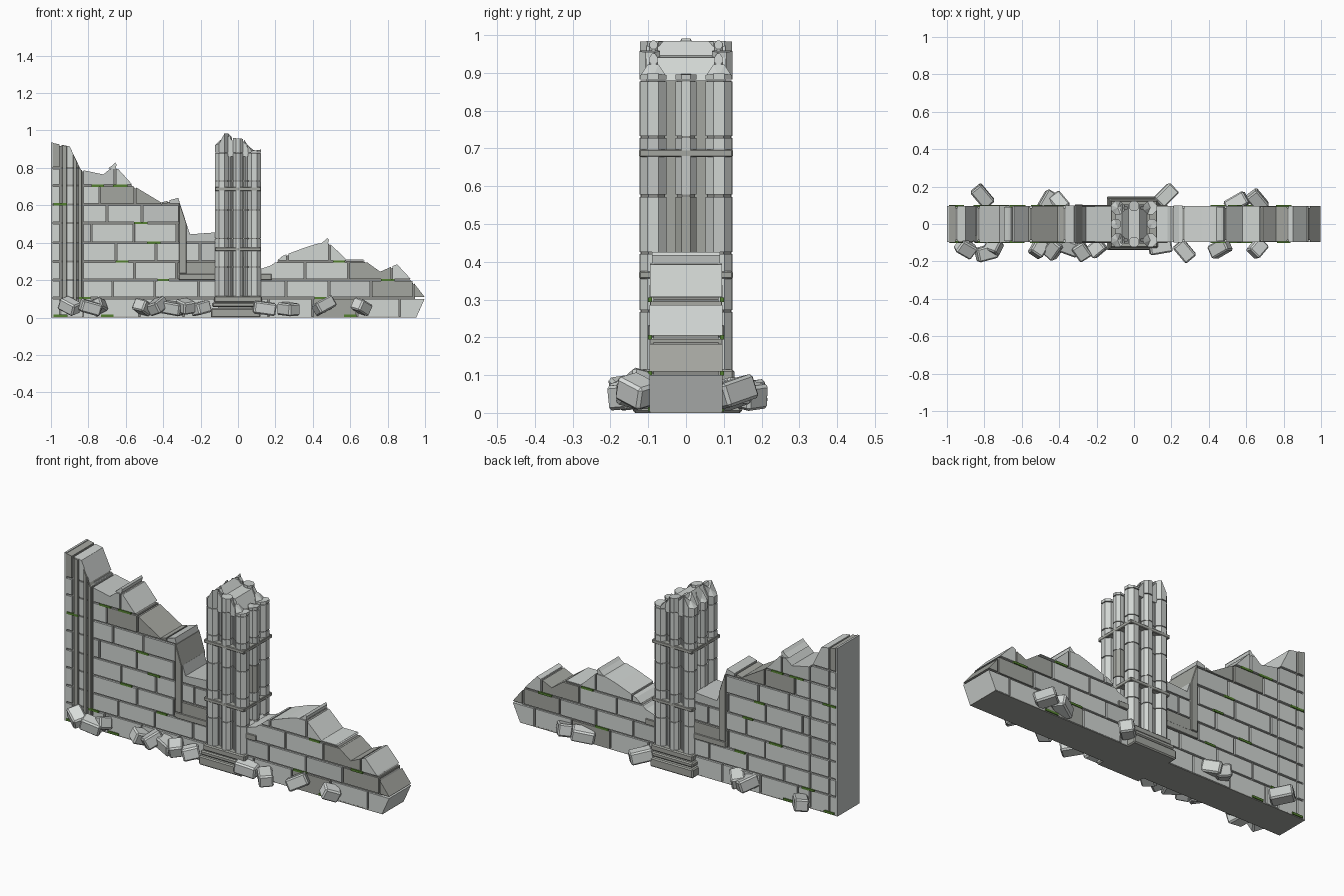
import bpy, bmesh, math, random
from mathutils import Matrix, Euler

if "Cube" in bpy.data.objects:
    bpy.data.objects.remove(bpy.data.objects["Cube"])

random.seed(4)


def material(name, rgb):
    m = bpy.data.materials.new(name)
    m.diffuse_color = (*rgb, 1)
    m.use_nodes = True
    m.node_tree.nodes["Principled BSDF"].inputs["Base Color"].default_value = m.diffuse_color
    return m


MATS = [material("light_stone", (0.64, 0.67, 0.65)),
        material("worn_stone", (0.37, 0.38, 0.35)),
        material("mortar", (0.27, 0.275, 0.26)),
        material("moss", (0.09, 0.22, 0.03)),
        material("pale_stone", (0.70, 0.73, 0.715)),
        material("grey_stone", (0.55, 0.575, 0.56))]
LIGHT, WORN, MORTAR, MOSS, PALE, GREY = range(6)

# broken skylines of the wall and the pillar
WALL = [(-1, .935), (-.9, .915), (-.84, .79), (-.72, .765), (-.66, .815), (-.56, .705),
        (-.41, .615), (-.32, .64), (-.257, .445), (-.12, .455), (.12, .26), (.18, .28),
        (.24, .33), (.36, .375), (.475, .41), (.58, .31), (.67, .31), (.76, .245),
        (.85, .285), (.92, .21), (.998, .11)]
TOP = [(-.13, .92), (-.1, .93), (-.065, .998), (-.03, .96), (.03, .955), (.075, .887),
       (.12, .9), (.13, .89)]


def height(line, x):
    if x <= line[0][0]:
        return line[0][1]
    for (a, p), (b, q) in zip(line, line[1:]):
        if x <= b:
            return p + (q - p) * (x - a) / (b - a)
    return line[-1][1]


def under(line, x0, x1, z0, z1):
    """Outline of a block clipped below a skyline."""
    xs = {x0, x1} | {x for x, z in line if x0 < x < x1 and z < z1}
    for (a, p), (b, q) in zip(line, line[1:]):
        for level in (z0, z1):
            if (p - level) * (q - level) < 0:
                x = a + (b - a) * (level - p) / (q - p)
                if x0 < x < x1:
                    xs.add(x)
    top = [(x, min(z1, height(line, x))) for x in sorted(xs)
           if height(line, x) >= z0 - 1e-6]
    if len(top) < 2 or max(z for _, z in top) - z0 < .02 or top[-1][0] - top[0][0] < .02:
        return None
    base = [(top[-1][0], z0)] if top[-1][1] > z0 + 1e-4 else []
    if top[0][1] > z0 + 1e-4:
        base.append((top[0][0], z0))
    return top + base


def prism(bm, outline, y0, y1, mat):
    rings = [[bm.verts.new((x, y, z)) for x, z in outline] for y in (y0, y1)]
    n = len(outline)
    faces = [bm.faces.new(rings[0]), bm.faces.new(rings[1][::-1])]
    for i in range(n):
        j = (i + 1) % n
        faces.append(bm.faces.new((rings[0][j], rings[0][i], rings[1][i], rings[1][j])))
    for f in faces:
        f.material_index = mat


def box(bm, x0, x1, y0, y1, z0, z1, mat):
    prism(bm, [(x0, z1), (x1, z1), (x1, z0), (x0, z0)], y0, y1, mat)


def finish(bm, name, bevel=0):
    bmesh.ops.recalc_face_normals(bm, faces=bm.faces)
    me = bpy.data.meshes.new(name)
    bm.to_mesh(me)
    bm.free()
    for m in MATS:
        me.materials.append(m)
    ob = bpy.data.objects.new(name, me)
    bpy.context.collection.objects.link(ob)
    if bevel:
        mod = ob.modifiers.new("chamfer", 'BEVEL')
        mod.width, mod.segments, mod.limit_method = bevel, 1, 'ANGLE'
    return ob


# mortar core inside the wall, with a flat footing
bm = bmesh.new()
core = [(x, z - .008) for x, z in WALL]
prism(bm, under(core, -.992, .945, .003, 2), -.086, .086, MORTAR)
finish(bm, "mortar_core")
bm = bmesh.new()
box(bm, -.995, .955, -.095, .095, 0, .006, WORN)
finish(bm, "footing")

# staggered courses of bricks
WORN_AT = [(-.98, .9), (-.65, .66), (-.48, .63), (-.3, .56), (-.2, .25),
           (.72, .26), (.9, .15), (.96, .13), (.46, .05)]
COURSES = [.004, .105, .2, .3, .4, .505, .605, .705, .8, .95]
STARTS = [-.75, -.67, -.79, -.66, -.78, -.70, -.745, -.65, -.8]
bm = bmesh.new()
g = .005
for c, (z0, z1) in enumerate(zip(COURSES, COURSES[1:])):
    pitch = .19 if c > 4 else .23
    joints = [STARTS[c] + pitch * k + random.uniform(-.008, .008) for k in range(9)]
    spans = [(-.99, -.95), (-.95, -.83)]
    for lo, hi in ((-.83, -.1), (.1, .998)):
        cuts = [lo] + [j for j in joints if lo + .04 < j < hi - .04] + [hi]
        spans += list(zip(cuts, cuts[1:]))
    for a, b in spans:
        outline = under(WALL, a + (0 if a == -.99 else g), b - (0 if b == .998 else g),
                        z0 + (g if c else 0), z1 - g)
        if not outline:
            continue
        if c == 0 and b == .998:
            outline = [(.955, z) if x > .99 and z < .01 else (x, z) for x, z in outline]
        worn = any(a < x < b and z0 < z < z1 for x, z in WORN_AT)
        mat = WORN if worn else random.choice((LIGHT, LIGHT, LIGHT, GREY))
        groove = a == -.95
        out = random.uniform(0, .004)
        prism(bm, outline, -.091 if groove else -.094 - out, .094 + out, mat)
finish(bm, "wall_bricks", .007)

# smooth end face of the wall
bm = bmesh.new()
box(bm, -1.0, -.988, -.096, .096, 0, .936, GREY)
finish(bm, "wall_end")

# slim rods standing against the front of the pier
bm = bmesh.new()
for x, w in ((-.928, .014), (-.872, .0101), (-.845, .0101)):
    prism(bm, under(WALL, x - w, x + w, .05, .93), -.1, -.06, WORN)
finish(bm, "pier_rods", .003)

# broken jamb and ledges beside the pillar
bm = bmesh.new()
prism(bm, under(WALL, -.315, -.275, .235, .61), -.105, .105, WORN)
box(bm, -.315, -.11, -.102, .102, .2, .232, WORN)
box(bm, .11, .18, -.102, .102, .2, .232, WORN)
finish(bm, "jamb_and_ledges", .005)

# thin splinters standing on the broken crests
bm = bmesh.new()
for x, z in ((-.665, .805), (.47, .402)):
    prism(bm, [(x - .03, z - .008), (x - .005, z + .01), (x + .008, z + .024),
               (x + .016, z + .014), (x + .01, z - .012)], -.09, .09, LIGHT)
finish(bm, "crest_splinters")

# moss strips in the bed joints of both faces
bm = bmesh.new()
for x, z in ((-.75, .705), (-.63, .705), (-.52, .505), (-.82, .105), (-.95, .605),
             (-.95, .01), (-.62, .3), (-.45, .4), (.45, .105), (.54, .3), (.6, .01),
             (-.7, .01), (.8, .2), (-.4, .2)):
    for s in (-1, 1):
        w = random.uniform(.03, .042)
        y0, y1 = sorted((s * .101, s * .09))
        box(bm, x - w, x + w, y0, y1, z - .006, z + .006, MOSS)
finish(bm, "moss_strips")

# pillar core with sloping broken top
bm = bmesh.new()
prism(bm, under(TOP, -.085, .085, .08, .88), -.085, .085, WORN)
block = [(x, z - .014) for x, z in TOP]
prism(bm, under(block, -.1, .085, .86, 2), -.104, .104, LIGHT)
finish(bm, "pillar_core")


def drum(bm, cx, cy, r, z0, z1, mat, broken=False):
    ring = [(cx + r * math.cos(math.pi * (k + .5) / 4),
             cy + r * math.sin(math.pi * (k + .5) / 4)) for k in range(8)]
    low = [bm.verts.new((x, y, z0)) for x, y in ring]
    top = [bm.verts.new((x, y, height(TOP, x) if broken else z1)) for x, y in ring]
    centre = bm.verts.new((cx, cy, height(TOP, cx) if broken else z1))
    faces = [bm.faces.new(low[::-1])]
    for k in range(8):
        j = (k + 1) % 8
        faces.append(bm.faces.new((low[k], low[j], top[j], top[k])))
        faces.append(bm.faces.new((top[k], top[j], centre)))
    for f in faces:
        f.material_index = mat


# bundled octagonal shafts built from drums
SHAFTS = [(sx * .087, sy * .087, .038) for sx in (-1, 1) for sy in (-1, 1)]
for s in (-1, 1):
    SHAFTS += [(0, s * .096, .03), (s * .096, 0, .03)]
    SHAFTS += [(t * .043, s * .086, .011) for t in (-1, 1)]
LEVELS = [.11, .27, .423, .575, .73, .88]
bm = bmesh.new()
for cx, cy, r in SHAFTS:
    drum(bm, cx, cy, r * .87, .1, .88, MORTAR)
    for i, z in enumerate(LEVELS):
        mat = random.choice((LIGHT, LIGHT, GREY))
        if i == 2 and cx > .05 and cy == 0:
            mat = WORN
        elif r < .02:
            mat = GREY
        if i < 5:
            drum(bm, cx, cy, r, z + .003, LEVELS[i + 1] - .003, mat)
        else:
            drum(bm, cx, cy, r, z + .002, 1, mat, True)
finish(bm, "pillar_shafts")

# bands around the pillar and stepped plinth
bm = bmesh.new()
for z in (.365, .687):
    box(bm, -.124, .124, -.124, .124, z - .01, z + .01, WORN)
finish(bm, "pillar_bands", .003)
bm = bmesh.new()
box(bm, -.145, .12, -.14, .148, 0, .05, WORN)
box(bm, -.138, .122, -.135, .14, .055, .08, WORN)
box(bm, -.128, .128, -.128, .128, .08, .115, WORN)
finish(bm, "pillar_plinth", .006)

# fallen stones: x, y, z, turn, lean, length
RUBBLE = [(-.9, -.13, .06, -30, 25, .10), (-.79, -.155, .05, 15, 15, .11),
          (-.75, -.12, .06, -20, -25, .08), (-.51, -.13, .05, 60, 20, .09),
          (-.43, -.135, .06, 55, -25, .10), (-.35, -.125, .05, -20, 10, .11),
          (-.28, -.145, .06, -55, 15, .09), (-.2, -.13, .05, 40, -12, .09),
          (.14, -.12, .05, 10, 8, .12), (.27, -.145, .045, -50, 5, .11),
          (.46, -.13, .06, 30, -25, .11), (.66, -.13, .05, 50, 22, .09),
          (-.81, .148, .045, -50, 8, .12), (-.46, .12, .05, 60, 15, .11),
          (-.4, .115, .06, -50, -15, .10), (.17, .152, .045, 45, 10, .12),
          (.55, .115, .05, 30, -10, .12), (.66, .125, .05, -50, 15, .11)]
bm = bmesh.new()
for x, y, z, turn, lean, size in RUBBLE:
    rot = Euler((math.radians(lean * .6), math.radians(lean),
                 math.radians(turn))).to_matrix().to_4x4()
    made = bmesh.ops.create_cube(bm, size=1, matrix=Matrix.Translation((x, y, z)) @ rot
                                 @ Matrix.Diagonal((size, .075, .066, 1)))
    mat = random.choice((LIGHT, PALE, GREY))
    low = min(v.co.z for v in made["verts"])
    for v in made["verts"]:
        v.co.z += max(0, .003 - low)
        for f in v.link_faces:
            f.material_index = mat
finish(bm, "fallen_stones", .008)
